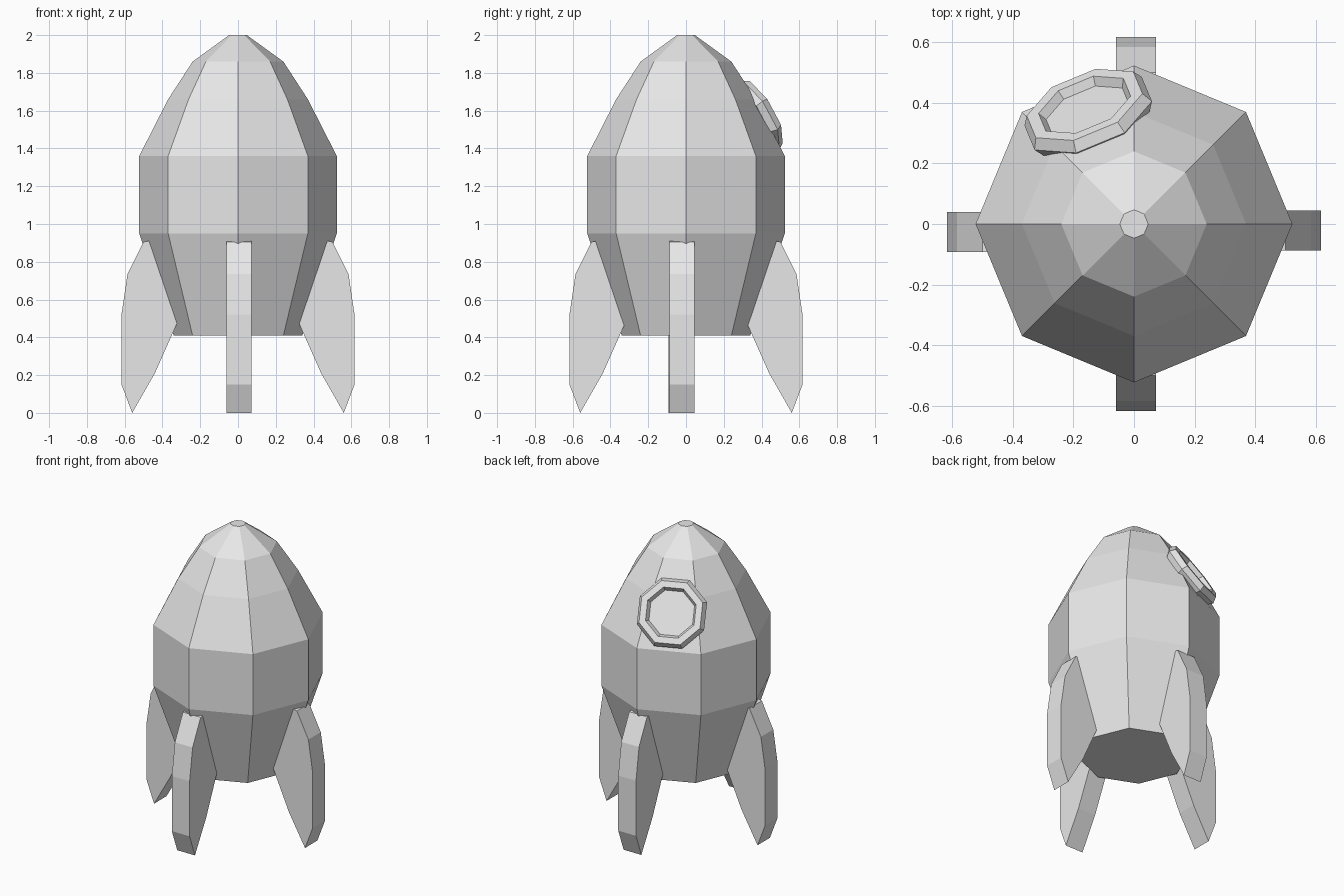
import bpy, bmesh
from math import cos, sin, pi, radians
from mathutils import Matrix, Vector

cube = bpy.data.objects.get("Cube")
if cube:
    bpy.data.objects.remove(cube, do_unlink=True)

grey = bpy.data.materials.new("light_grey")
grey.use_nodes = True
grey.diffuse_color = (0.8, 0.8, 0.8, 1)
grey.node_tree.nodes["Principled BSDF"].inputs["Base Color"].default_value = (0.8, 0.8, 0.8, 1)


def make_object(name, bm, matrix=Matrix()):
    bmesh.ops.recalc_face_normals(bm, faces=bm.faces)
    mesh = bpy.data.meshes.new(name)
    bm.to_mesh(mesh)
    bm.free()
    mesh.materials.append(grey)
    obj = bpy.data.objects.new(name, mesh)
    obj.matrix_world = matrix
    bpy.context.collection.objects.link(obj)
    return obj


def bridge(bm, a, b):
    n = len(a)
    for i in range(n):
        j = (i + 1) % n
        bm.faces.new((a[i], a[j], b[j], b[i]))


# Eight-sided hull: stacked rings of (radius, height), capped at both ends
profile = [(0.34, 0.41), (0.523, 0.95), (0.523, 1.36), (0.37, 1.66), (0.24, 1.86), (0.047, 2.0)]
bm = bmesh.new()
rings = [[bm.verts.new((r * cos(k * pi / 4), r * sin(k * pi / 4), z)) for k in range(8)]
         for r, z in profile]
for low, high in zip(rings, rings[1:]):
    bridge(bm, low, high)
bm.faces.new(rings[0])
bm.faces.new(rings[-1])
make_object("hull", bm)

# Four fins: one outline of (distance, height), given thickness and turned about z
outline = [(0.45, 0.915), (0.50, 0.905), (0.585, 0.735), (0.617, 0.52), (0.617, 0.15),
           (0.56, 0.0), (0.44, 0.21), (0.32, 0.48), (0.29, 0.55)]


def fin(name, angle, shift):
    bm = bmesh.new()
    sides = [[bm.verts.new((x, shift + t, z)) for x, z in outline] for t in (-0.066, 0.066)]
    bridge(bm, *sides)
    for side in sides:
        bm.faces.new(side)
    make_object(name, bm, Matrix.Rotation(radians(angle), 4, "Z"))


fin("left_fin", 0, -0.022)
fin("back_fin", 90, -0.006)
fin("right_fin", 180, 0.026)
fin("front_fin", 270, 0.006)

# Porthole frame: faceted ring tilted to lie on one rear face of the nose
azimuth, tilt = radians(112.5), radians(30)
centre = Vector((0.395 * cos(azimuth), 0.395 * sin(azimuth), 1.575))
place = (Matrix.Translation(centre) @ Matrix.Rotation(azimuth, 4, "Z")
         @ Matrix.Rotation(pi / 2 - tilt, 4, "Y") @ Matrix.Rotation(pi / 8, 4, "Z"))
major, minor = 0.185, 0.042
bm = bmesh.new()
loops = []
for k in range(6):
    r, h = major + minor * cos(k * pi / 3), minor * sin(k * pi / 3)
    loops.append([bm.verts.new((r * cos(i * pi / 4), r * sin(i * pi / 4), h)) for i in range(8)])
for k in range(6):
    bridge(bm, loops[k], loops[(k + 1) % 6])
make_object("porthole_frame", bm, place)

# Porthole pane filling the ring
bm = bmesh.new()
bmesh.ops.create_cone(bm, cap_ends=True, segments=8, radius1=0.15, radius2=0.15, depth=0.009,
                      matrix=Matrix.Translation((0, 0, 0.003)))
make_object("porthole_pane", bm, place)
